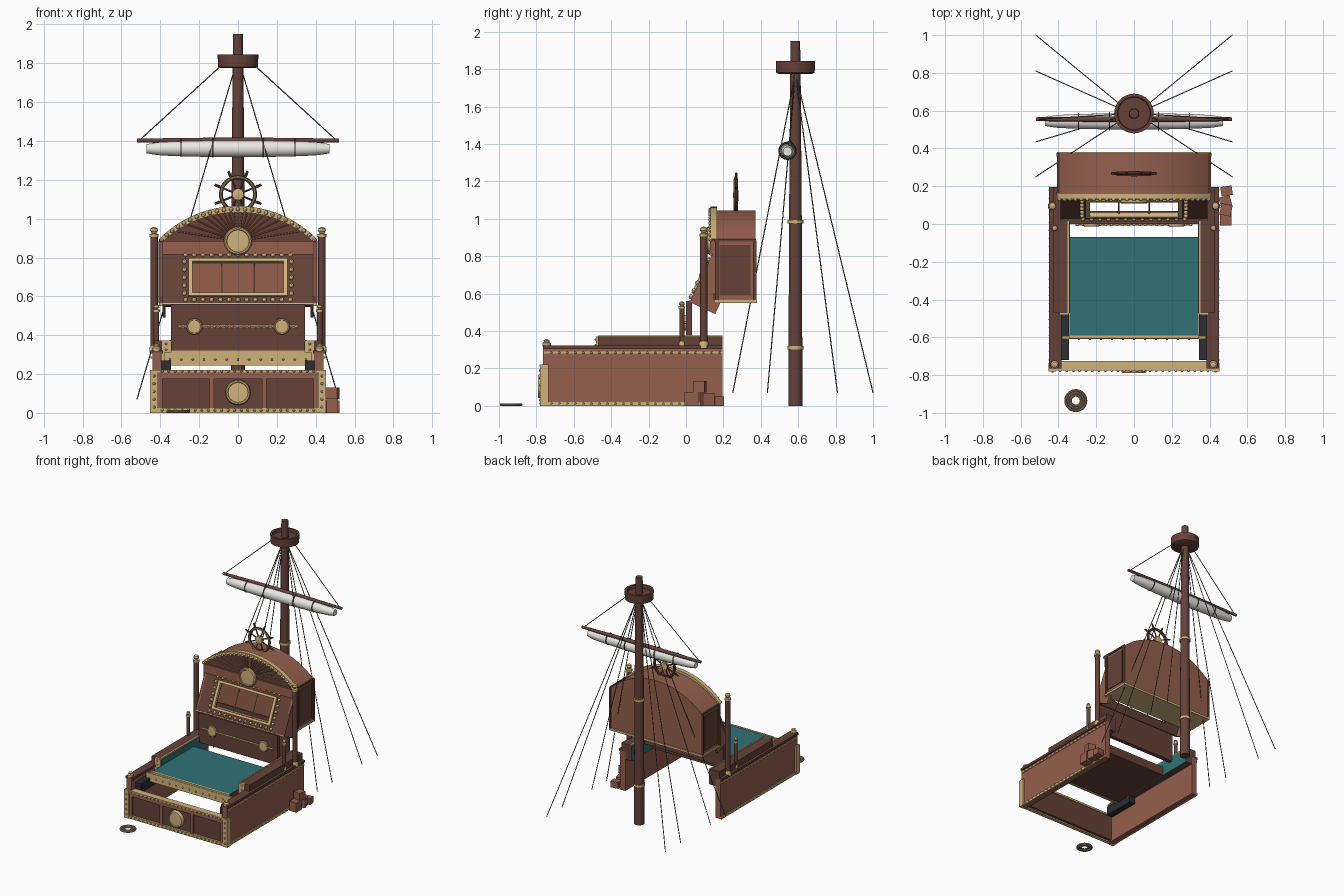
import bpy, bmesh, math
from mathutils import Vector, Matrix
from math import sin, cos, pi, sqrt, radians

if "Cube" in bpy.data.objects:
    bpy.data.objects.remove(bpy.data.objects["Cube"])


def material(name, c):
    m = bpy.data.materials.new(name)
    m.diffuse_color = (*c, 1)
    m.use_nodes = True
    m.node_tree.nodes["Principled BSDF"].inputs["Base Color"].default_value = m.diffuse_color
    return m


WOOD = material("wood", (.30, .115, .075))
DARK = material("dark_wood", (.13, .055, .04))
GOLD = material("brass", (.64, .45, .20))
TEAL = material("teal", (.03, .17, .18))
CANVAS = material("canvas", (.82, .80, .75))
ROPE = material("rope", (.12, .10, .07))
BLACK = material("slot", (.025, .025, .035))
TAN = material("coil_rope", (.35, .26, .15))


def finish(name, bm, mat, mx=None):
    if mx is not None:
        bmesh.ops.transform(bm, matrix=mx, verts=bm.verts)
    bmesh.ops.recalc_face_normals(bm, faces=bm.faces)
    me = bpy.data.meshes.new(name)
    bm.to_mesh(me)
    bm.free()
    me.materials.append(mat)
    ob = bpy.data.objects.new(name, me)
    bpy.context.collection.objects.link(ob)
    return ob


def box(name, x0, x1, y0, y1, z0, z1, mat, mx=None):
    bm = bmesh.new()
    m = Matrix.Translation(((x0 + x1) / 2, (y0 + y1) / 2, (z0 + z1) / 2)) @ Matrix.Diagonal((x1 - x0, y1 - y0, z1 - z0, 1))
    bmesh.ops.create_cube(bm, size=1, matrix=m)
    return finish(name, bm, mat, mx)


def pair(name, x0, x1, *rest):
    box(name + "_right", x0, x1, *rest)
    box(name + "_left", -x1, -x0, *rest)


def rods(name, segs, r, mat, n=8, r2=None, mx=None):
    """Several straight rods in one object."""
    bm = bmesh.new()
    for a, b in segs:
        a, b = Vector(a), Vector(b)
        d = b - a
        m = Matrix.Translation((a + b) / 2) @ d.to_track_quat('Z', 'Y').to_matrix().to_4x4()
        bmesh.ops.create_cone(bm, cap_ends=True, segments=n, radius1=r, radius2=r if r2 is None else r2, depth=d.length, matrix=m)
    return finish(name, bm, mat, mx)


def studs(name, pts, r, mat=GOLD, mx=None):
    bm = bmesh.new()
    for p in pts:
        bmesh.ops.create_uvsphere(bm, u_segments=8, v_segments=6, radius=r, matrix=Matrix.Translation(p))
    return finish(name, bm, mat, mx)


def line(a, b, n):
    return [Vector(a).lerp(Vector(b), i / (n - 1)) for i in range(n)]


def lathe(name, prof, mat, mx=None, n=24, closed=False):
    """Spin (radius, height) points about z."""
    bm = bmesh.new()
    rings = [[bm.verts.new((r * cos(2 * pi * i / n), r * sin(2 * pi * i / n), z)) for i in range(n)] for r, z in prof]
    k = len(rings)
    for j in range(k if closed else k - 1):
        A, B = rings[j], rings[(j + 1) % k]
        for i in range(n):
            bm.faces.new((A[i], A[(i + 1) % n], B[(i + 1) % n], B[i]))
    if not closed:
        bm.faces.new(rings[0])
        bm.faces.new(rings[-1])
    return finish(name, bm, mat, mx)


def torus(name, R, r, mat, mx, n=32, k=8):
    return lathe(name, [(R + r * cos(2 * pi * i / k), r * sin(2 * pi * i / k)) for i in range(k)], mat, mx, n, True)


def prism(name, outline, y0, y1, mat):
    bm = bmesh.new()
    f = bm.faces.new([bm.verts.new((x, y0, z)) for x, z in outline])
    ex = bmesh.ops.extrude_face_region(bm, geom=[f])
    bmesh.ops.translate(bm, vec=(0, y1 - y0, 0), verts=[v for v in ex["geom"] if isinstance(v, bmesh.types.BMVert)])
    return finish(name, bm, mat)


def facing(x, y, z):
    """Frame whose z axis points to the front."""
    return Matrix.Translation((x, y, z)) @ Matrix.Rotation(pi / 2, 4, 'X')


def medallion(name, x, y, z, r, t=.018):
    lathe(name, [(r, 0), (r, t * .7), (r * .92, t), (r * .82, t), (r * .78, t * .75), (0.002, t * .8)], GOLD, facing(x, y, z), 32)


# cabinet base
pair("side_wall", .395, .44, -.765, .195, 0, .31, WOOD)
pair("wall_top_rail", .385, .45, -.765, .195, .305, .322, DARK)
pair("wall_foot_strip", .438, .447, -.76, .195, .0, .02, GOLD)
pair("wall_upper_strip", .438, .445, -.76, .195, .28, .29, GOLD)
pair("upper_rail", .345, .43, -.47, .195, .318, .372, DARK)
pair("rail_inner_board", .345, .395, -.47, .195, .25, .32, DARK)
pair("rail_edge_trim", .342, .352, -.47, .195, .366, .376, GOLD)
pair("teal_lining", .339, .345, -.47, .195, .25, .366, TEAL)
pair("front_slot", .345, .395, -.72, -.46, .2, .27, BLACK)
pair("rail_end_plate", .343, .395, -.482, -.468, .245, .372, GOLD)
for s, side in ((-1, "left"), (1, "right")):
    studs(f"wall_studs_{side}", [p for z in (.012, .285) for p in line((s * .446, -.72, z), (s * .446, .18, z), 22)], .006)
    studs(f"end_plate_studs_{side}", line((s * .37, -.483, .265), (s * .37, -.483, .355), 4), .006)

# front panel
box("front_panel", -.44, .44, -.76, -.73, .01, .215, DARK)
for i, x in enumerate((-.135, .135, -.4, .4)):
    box(f"front_divider_{i}", x - .012, x + .012, -.77, -.755, .02, .21, WOOD)
box("front_top_board", -.42, .42, -.77, -.755, .175, .21, WOOD)
box("front_top_trim", -.44, .44, -.776, -.725, .207, .222, GOLD)
box("front_foot_trim", -.44, .44, -.776, -.75, 0, .025, GOLD)
pair("front_corner_plate", .412, .452, -.78, -.735, 0, .222, GOLD)
medallion("front_medallion", 0, -.765, .105, .065, .025)
studs("front_studs", [p for z in (.013, .215) for p in line((-.39, -.777, z), (.39, -.777, z), 24)]
      + [p for x in (-.432, .432) for p in line((x, -.78, .03), (x, -.78, .19), 5)], .007)

# playfield
box("playfield_board", -.342, .342, -.595, -.07, .25, .315, DARK)
box("playfield_surface", -.34, .34, -.59, -.07, .315, .32, TEAL)
box("playfield_front_plate", -.38, .38, -.608, -.594, .245, .312, GOLD)
box("playfield_lip", -.345, .345, -.605, -.59, .308, .324, GOLD)
studs("playfield_studs", line((-.35, -.609, .275), (.35, -.609, .275), 13), .006)

# lower back panel with two medallions
box("lower_back_panel", -.345, .345, .0, .032, .325, .56, DARK)
rods("lower_panel_bar", [((-.31, -.003, .445), (.31, -.003, .445))], .006, GOLD)
studs("lower_panel_beads", line((-.3, -.004, .445), (.3, -.004, .445), 21), .008)
for x in (-.225, .225):
    medallion("lower_medallion", x, 0, .445, .042, .014)

# sloped display panel, built upright then tilted
T = Matrix.Translation((0, .02, .555)) @ Matrix.Rotation(radians(-25.2), 4, 'X')
pair("slope_stile", .24, .39, 0, .025, 0, .31, DARK, T)
pair("slope_cheek", .372, .39, .0, .15, 0, .31, WOOD, T)
box("slope_bottom_board", -.24, .24, 0, .025, 0, .06, DARK, T)
box("slope_top_board", -.24, .24, 0, .025, .25, .31, DARK, T)
box("slope_foot_trim", -.39, .39, -.006, .0, 0, .008, GOLD, T)
pair("window_frame_side", .234, .256, -.012, .012, .048, .262, GOLD, T)
for z in (.048, .244):
    box("window_frame_rail", -.25, .25, -.012, .012, z, z + .018, GOLD, T)
rods("window_bars", [((x, .01, .055), (x, .01, .255)) for x in (-.08, .08)], .004, GOLD, mx=T)
bulbs = [p for z in (.028, .284) for p in line((-.27, -.006, z), (.27, -.006, z), 13)]
bulbs += [p for x in (-.275, .275) for p in line((x, -.006, .065), (x, -.006, .245), 5)]
studs("window_bulbs", bulbs, .0125, GOLD, T)
box("header_board", -.39, .39, .128, .17, .815, .885, WOOD)


# arched head box
def arch(w, z0, top, n=24):
    s = top - z0
    R = (w * w + s * s) / (2 * s)
    a = math.asin(w / R)
    return [(R * sin(a - 2 * a * i / n), top - R + R * cos(a - 2 * a * i / n)) for i in range(n + 1)]


prism("head_box", [(-.4, .565), (.4, .565)] + arch(.4, .885, 1.045), .155, .372, WOOD)
box("head_bottom_plate", -.408, .408, .15, .38, .55, .567, GOLD)
box("head_front_board", -.4, .4, .148, .158, .57, .6, DARK)
pair("head_shoulder_trim", .398, .408, .15, .375, .88, .892, DARK)
pair("head_side_panel", .398, .406, .18, .345, .59, .86, DARK)
for y in (.155, .358):
    pair("head_corner_stile", .396, .41, y, y + .018, .565, .885, DARK)
prism("arch_face", [(-.385, .875), (.385, .875)] + arch(.385, .893, 1.035), .142, .158, DARK)
outer, inner = arch(.408, .893, 1.065), arch(.38, .888, 1.033)
prism("arch_trim", outer + inner[::-1], .132, .165, GOLD)
studs("arch_beads", [((a[0] + b[0]) / 2, .131, (a[1] + b[1]) / 2) for a, b in zip(outer, inner)], .011)
rays = []
for i in range(1, 20):
    a = pi * i / 20
    b = .4 * sin(a)
    t = min(-b + sqrt(b * b + .1425), .37 / max(abs(cos(a)), .01))
    rays.append(((.06 * cos(a), .141, .885 + .06 * sin(a)), (t * cos(a), .141, .885 + t * sin(a))))
rods("arch_rays", rays, .0035, WOOD, 6)
medallion("head_medallion", 0, .13, .885, .072, .022)

# posts and caps
for s, side in ((-1, "left"), (1, "right")):
    for nm, x, y, r, top in (("tall_post", .432, .095, .019, .905), ("short_post", .42, -.022, .014, .52)):
        m = Matrix.Translation((s * x, y, 0))
        lathe(f"{nm}_{side}", [(r, .31), (r, top)], DARK, m, 16)
        lathe(f"{nm}_base_{side}", [(r * 1.3, .31), (r * 1.3, .335), (r * 1.05, .345)], GOLD, m, 16)
        lathe(f"{nm}_cap_{side}", [(r * 1.25, top), (r * 1.25, top + r * .8), (r * .6, top + r), (r * 1.05, top + r * 1.7),
                                  (r * .9, top + r * 2.4), (r * .2, top + r * 2.8)], GOLD, m, 16)
    lathe(f"corner_cap_{side}", [(.022, .318), (.022, .335), (.014, .342), (.016, .35), (.004, .357)], GOLD,
          Matrix.Translation((s * .42, -.745, 0)), 16)

# ship wheel
W = facing(0, .268, 1.125)
torus("wheel_rim", .088, .010, DARK, W)
torus("wheel_inner_ring", .088, .005, GOLD, W @ Matrix.Translation((0, 0, .008)))
dirs = [(cos(i * pi / 4 + pi / 8), sin(i * pi / 4 + pi / 8)) for i in range(8)]
rods("wheel_spokes", [((0, 0, 0), (c * .12, d * .12, 0)) for c, d in dirs], .005, DARK, mx=W)
rods("wheel_grips", [((c * .1, d * .1, 0), (c * .13, d * .13, 0)) for c, d in dirs], .008, DARK, r2=.006, mx=W)
lathe("wheel_hub", [(.03, -.012), (.03, .012), (.012, .016)], GOLD, W)
box("wheel_stand", -.015, .015, .258, .278, 1.03, 1.05, DARK)

# mast and crow's nest
M = Matrix.Translation((0, .585, 0))
lathe("mast", [(.038, 0), (.034, 1.0), (.028, 1.78), (.025, 1.95)], DARK, M)
for z in (.31, .985):
    lathe("mast_band", [(.042, z - .009), (.042, z + .009)], GOLD, M)
lathe("lookout_nest", [(.09, 1.775), (.103, 1.782), (.105, 1.845), (.088, 1.845), (.085, 1.82)], DARK, M, 32)

# yard and furled sail
lathe("yard", [(.010, -.52), (.014, -.25), (.016, 0), (.014, .25), (.010, .52)], DARK,
      Matrix.Translation((0, .555, 1.402)) @ Matrix.Rotation(pi / 2, 4, 'Y'), 12)
S = Matrix.Translation((0, .543, 1.36)) @ Matrix.Rotation(pi / 2, 4, 'Y')
roll = [(.024 + .019 * sqrt(max(0, 1 - (i / 8) ** 2)), i / 8 * .47) for i in range(-8, 9)]
lathe("furled_sail", roll, CANVAS, S, 20)
for i in (-5, -2.2, 2.2, 5):
    r = .027 + .019 * sqrt(1 - (i / 8) ** 2)
    torus("sail_tie", r, .004, ROPE, Matrix.Translation((i / 8 * .47, 0, .004)) @ S, 20, 6)

# rigging
for s, side in ((-1, "left"), (1, "right")):
    rods(f"shrouds_{side}", [((s * .015, .585, 1.78), (s * .52, y, .07)) for y in (.25, .435, .81, 1.0)], .003, ROPE, 6)
    rods(f"yard_lift_{side}", [((s * .09, .58, 1.785), (s * .5, .555, 1.41))], .003, ROPE, 6)

# small crates by the right wall
for i, (x, y, z, h, a) in enumerate(((.485, .03, 0, .075, 0), (.485, .115, 0, .065, 15), (.487, .075, .072, .06, -12), (.49, .175, 0, .05, 8))):
    box(f"crate_{i}", -.03, .03, -h / 2, h / 2, 0, h, WOOD, Matrix.Translation((x, y, z)) @ Matrix.Rotation(radians(a), 4, 'Z'))

# rope coil on the floor
for i, R in enumerate((.028, .041, .054)):
    torus(f"rope_coil_{i}", R, .007, TAN, Matrix.Translation((-.308, -.935, .007)), 28, 8)

# smooth shading with sharp edges kept
for o in bpy.context.collection.objects:
    o.select_set(True)
bpy.context.view_layer.objects.active = bpy.data.objects["mast"]
bpy.ops.object.shade_smooth_by_angle(angle=radians(35))
